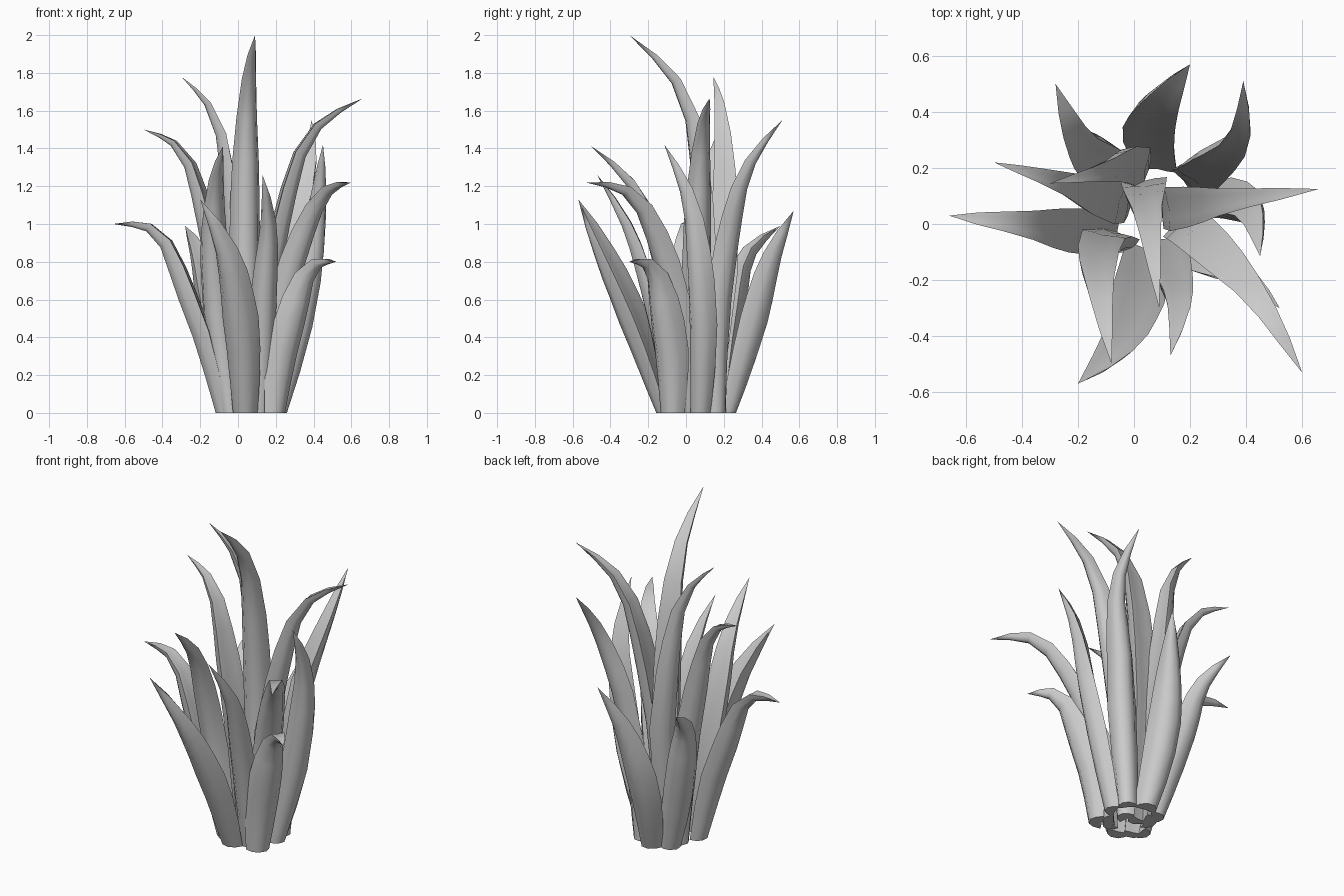
import bpy, bmesh
from math import radians
from mathutils import Vector as V
from mathutils.geometry import interpolate_bezier

if "Cube" in bpy.data.objects:
    bpy.data.objects.remove(bpy.data.objects["Cube"])

# Leaf cross-section (sideways, outwards): rounded back, very shallow channel inside
SECTION = [(-1, -.42), (-.8, .2), (-.35, .62), (.35, .62), (.8, .2), (1, -.42),
           (.5, -.42), (0, -.36), (-.5, -.42)]
# Half width of a leaf against the fraction of its length
WIDTHS = [(0, .062), (.22, .082), (.42, .09), (.62, .075), (.8, .047), (.92, .023), (1, 0)]


def half_width(s):
    for (a, wa), (b, wb) in zip(WIDTHS, WIDTHS[1:]):
        if s <= b:
            return wa + (wb - wa) * (s - a) / (b - a)
    return 0


def smooth_path(pts):
    """Smooth curve through four points, as a list of stations."""
    h = [(b - a).length for a, b in zip(pts, pts[1:])]
    d = [(b - a) / l for a, b, l in zip(pts, pts[1:], h)]
    m = [(d[i] * h[i + 1] + d[i + 1] * h[i]) / (h[i] + h[i + 1]) for i in range(2)]
    m = [d[0] * 1.5 - m[0] * .5] + m + [d[2] * 1.5 - m[1] * .5]
    out = [pts[0]]
    for i, n in enumerate((3, 3, 2)):
        out += interpolate_bezier(pts[i], pts[i] + m[i] * h[i] / 3,
                                  pts[i + 1] - m[i + 1] * h[i] / 3, pts[i + 1], n + 1)[1:]
    return [V(p) for p in out]


def leaf(name, base, middle, bend, tip, scale=1.0):
    pts = [V((*base, 0)), V(middle), V(bend), V(tip)]
    path = smooth_path(pts)
    lengths = [0]
    for a, b in zip(path, path[1:]):
        lengths.append(lengths[-1] + (b - a).length)
    low = (pts[2] - pts[0]) * V((1, 1, 0))
    high = (pts[3] - pts[2]) * V((1, 1, 0))
    low.normalize()
    high.normalize()
    bm = bmesh.new()
    rings = []
    for i, p in enumerate(path):
        s = lengths[i] / lengths[-1]
        w = half_width(s) * scale
        if i == len(path) - 1:
            end = bm.verts.new(p)
            break
        t = V((0, 0, 1)) if i == 0 else (path[i + 1] - path[i - 1]).normalized()
        out = low.lerp(high, s * .8)
        side = V((0, 0, 1)).cross(out).normalized()
        side = (side - t * side.dot(t)).normalized()
        back = side.cross(t).normalized() * (1 + .3 * s)
        rings.append([bm.verts.new(p + side * w * x + back * w * y) for x, y in SECTION])
    n = len(SECTION)
    for a, b in zip(rings, rings[1:]):
        for k in range(n):
            bm.faces.new((a[k], a[(k + 1) % n], b[(k + 1) % n], b[k]))
    for k in range(n):
        bm.faces.new((rings[-1][k], rings[-1][(k + 1) % n], end))
    bm.faces.new(rings[0][::-1])
    bmesh.ops.recalc_face_normals(bm, faces=bm.faces)
    me = bpy.data.meshes.new(name)
    bm.to_mesh(me)
    bm.free()
    ob = bpy.data.objects.new(name, me)
    bpy.context.collection.objects.link(ob)
    bpy.ops.object.select_all(action='DESELECT')
    ob.select_set(True)
    bpy.context.view_layer.objects.active = ob
    bpy.ops.object.shade_smooth_by_angle(angle=radians(50))


# Tall inner leaves
leaf("leaf_centre", (.05, .07), (.04, .1, 1.1), (.06, -.05, 1.76), (.09, -.3, 2.0), .95)
leaf("leaf_tall_left", (.0, .12), (-.03, .21, 1.1), (-.16, .175, 1.64), (-.3, .145, 1.78), .9)
leaf("leaf_tall_right", (.12, .06), (.22, .065, 1.0), (.42, .095, 1.52), (.66, .125, 1.665), .9)
leaf("leaf_tall_back_right", (.19, .17), (.28, .22, .9), (.385, .34, 1.33), (.39, .51, 1.55), .9)
leaf("leaf_upper_left", (-.03, .09), (-.16, .11, 1.0), (-.34, .175, 1.43), (-.5, .22, 1.5), .92)

# Middle leaves
leaf("leaf_mid_right", (.22, .07), (.38, .07, .7), (.435, .0, 1.18), (.45, -.115, 1.42), .9)
leaf("leaf_mid_front_right", (.16, -.02), (.3, -.11, .8), (.48, -.32, 1.18), (.6, -.53, 1.22), .92)
leaf("leaf_mid_front", (.12, -.07), (.14, -.19, .65), (.16, -.31, 1.0), (.13, -.47, 1.26), .8)
leaf("leaf_mid_front_left", (-.04, -.06), (-.13, -.12, .8), (-.115, -.29, 1.22), (-.08, -.5, 1.41), .9)

# Short outer leaves
leaf("leaf_low_left", (-.08, -.02), (-.26, -.02, .62), (-.47, .01, .985), (-.66, .03, 1.0), .95)
leaf("leaf_low_back_left", (-.02, .17), (-.15, .25, .55), (-.22, .34, .86), (-.28, .5, .99))
leaf("leaf_low_back", (.09, .22), (.065, .36, .5), (.12, .46, .84), (.2, .57, 1.07), 1.1)
leaf("leaf_low_front", (.03, -.11), (.0, -.28, .5), (-.07, -.44, .86), (-.2, -.57, 1.13), 1.1)
leaf("leaf_low_front_right", (.2, -.08), (.28, -.11, .48), (.42, -.21, .795), (.52, -.3, .8), 1.1)
